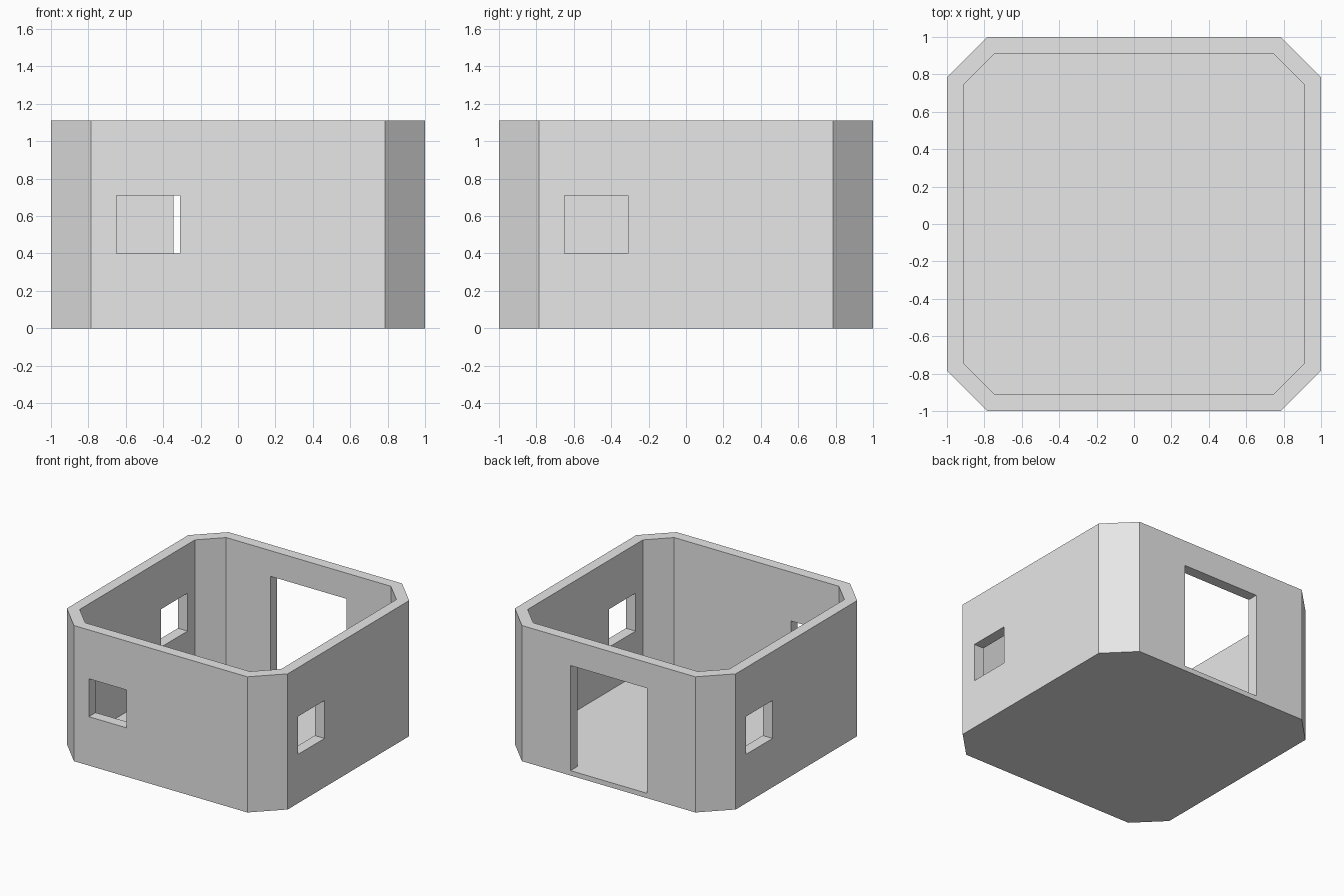
import bpy
import bmesh
from math import pi
from mathutils import Matrix, Vector

if "Cube" in bpy.data.objects:
    bpy.data.objects.remove(bpy.data.objects["Cube"])

HEIGHT = 1.11
FLOOR = 0.04

# Plain grey for the whole building
grey = bpy.data.materials.new("plain_grey")
grey.use_nodes = True
colour = (0.8, 0.8, 0.8, 1)
grey.diffuse_color = colour
grey.node_tree.nodes["Principled BSDF"].inputs["Base Color"].default_value = colour


def add_object(name, bm):
    bmesh.ops.recalc_face_normals(bm, faces=bm.faces)
    mesh = bpy.data.meshes.new(name)
    bm.to_mesh(mesh)
    bm.free()
    mesh.materials.append(grey)
    obj = bpy.data.objects.new(name, mesh)
    bpy.context.collection.objects.link(obj)
    return obj


def octagon_prism(name, half, flat, z0, z1):
    """Square block with chamfered upright corners."""
    bm = bmesh.new()
    ring = []
    for turn in range(4):
        spin = Matrix.Rotation(turn * pi / 2, 3, "Z")
        ring += [bm.verts.new(spin @ Vector((half, s * flat, z0))) for s in (-1, 1)]
    base = bm.faces.new(ring)
    top = bmesh.ops.extrude_face_region(bm, geom=[base])
    verts = [v for v in top["geom"] if isinstance(v, bmesh.types.BMVert)]
    bmesh.ops.translate(bm, verts=verts, vec=(0, 0, z1 - z0))
    return add_object(name, bm)


def wall_cutter(name, x0, x1, z0, z1, angle):
    """Box through the front wall, then turned about z to another wall."""
    bm = bmesh.new()
    bmesh.ops.create_cube(bm, size=1)
    bmesh.ops.scale(bm, vec=(x1 - x0, 0.4, z1 - z0), verts=bm.verts)
    bmesh.ops.translate(bm, vec=((x0 + x1) / 2, -1, (z0 + z1) / 2), verts=bm.verts)
    bmesh.ops.rotate(bm, verts=bm.verts, matrix=Matrix.Rotation(angle, 3, "Z"))
    return add_object(name, bm)


# Walls and floor: one chamfered block, hollowed from above
building = octagon_prism("walls_and_floor", 1, 0.785, 0, HEIGHT)
cutters = [octagon_prism("room_cutter", 0.912, 0.745, FLOOR, HEIGHT + 0.2)]

# Windows in the front and both side walls
for side, angle in (("front", 0), ("left", pi / 2), ("right", -pi / 2)):
    cutters.append(wall_cutter(side + "_window_cutter", -0.65, -0.31, 0.4, 0.71, angle))

# Doorway in the back wall
cutters.append(wall_cutter("doorway_cutter", -0.345, 0.345, FLOOR, 0.9, pi))

bpy.context.view_layer.objects.active = building
for cutter in cutters:
    cutter.hide_render = True
    mod = building.modifiers.new(cutter.name, "BOOLEAN")
    mod.operation = "DIFFERENCE"
    mod.solver = "EXACT"
    mod.object = cutter
    bpy.ops.object.modifier_apply(modifier=mod.name)
    bpy.data.objects.remove(cutter)
